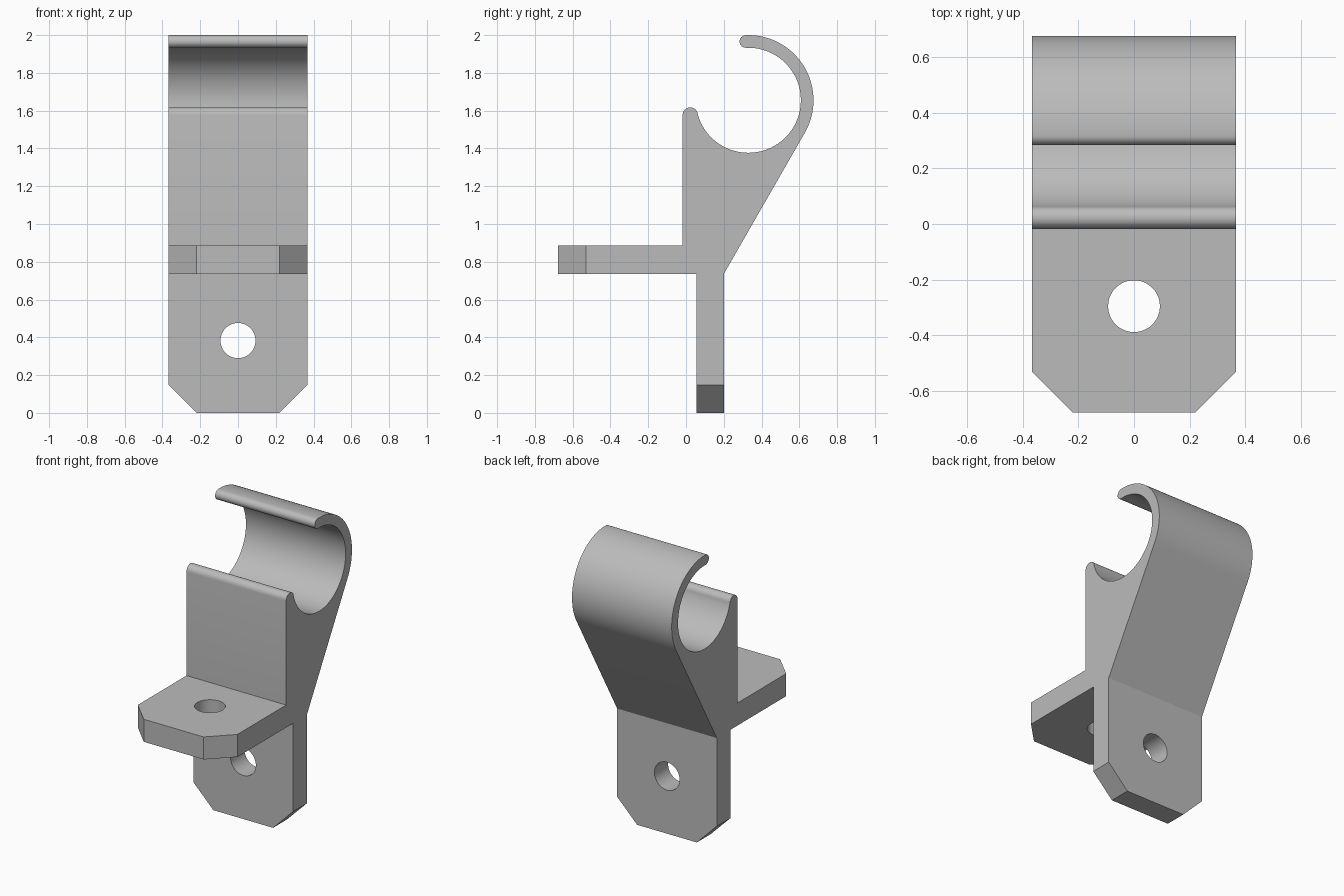
import bpy, bmesh
from math import sin, cos, pi, radians

cube = bpy.data.objects.get("Cube")
if cube:
    bpy.data.objects.remove(cube, do_unlink=True)

HALF_WIDTH = 0.367
CHAMFER = 0.147
HOLE_RADIUS = 0.093
RING_Y, RING_Z, INNER, OUTER = 0.33, 1.655, 0.278, 0.345

grey = bpy.data.materials.new("plain grey")
grey.use_nodes = True
grey.diffuse_color = (0.5, 0.5, 0.5, 1)
grey.node_tree.nodes["Principled BSDF"].inputs["Base Color"].default_value = (0.5, 0.5, 0.5, 1)


def arc(cy, cz, r, start, end, steps):
    """Points on an arc in the side plane, angles in degrees."""
    angles = [radians(start + (end - start) * i / steps) for i in range(steps + 1)]
    return [(cy + r * cos(a), cz + r * sin(a)) for a in angles]


def new_object(name, bm):
    mesh = bpy.data.meshes.new(name)
    bm.to_mesh(mesh)
    bm.free()
    obj = bpy.data.objects.new(name, mesh)
    bpy.context.collection.objects.link(obj)
    return obj


# Side profile: leg, sloped back, open clip ring, upright front, shelf
tip = radians(92.4)
mid = (INNER + OUTER) / 2
profile = [(0.055, 0), (0.2, 0), (0.2, 0.735)]
profile += arc(RING_Y, RING_Z, OUTER, -30, 92.4, 40)
profile += arc(RING_Y + mid * cos(tip), RING_Z + mid * sin(tip),
               (OUTER - INNER) / 2, 92.4, 272.4, 12)[1:-1]
profile += arc(RING_Y, RING_Z, INNER, 92.4, -164, 80)
profile += arc(0.0225, 1.577, 0.0405, 0, 180, 12)[1:]
profile += [(-0.018, 0.885), (-0.677, 0.885), (-0.677, 0.735), (0.055, 0.735)]

# Extrude the profile across the width
bm = bmesh.new()
face = bm.faces.new([bm.verts.new((-HALF_WIDTH, y, z)) for y, z in profile])
new = bmesh.ops.extrude_face_region(bm, geom=[face])["geom"]
bmesh.ops.translate(bm, vec=(2 * HALF_WIDTH, 0, 0),
                    verts=[v for v in new if isinstance(v, bmesh.types.BMVert)])
bmesh.ops.recalc_face_normals(bm, faces=bm.faces)

# Chamfer the corners of the shelf and the leg
corners = [e for e in bm.edges
           if abs(e.verts[0].co.x - e.verts[1].co.x) < 0.001
           and (all(v.co.y < -0.6 for v in e.verts) or all(v.co.z < 0.01 for v in e.verts))]
bmesh.ops.bevel(bm, geom=corners, offset=CHAMFER, segments=1, affect='EDGES')
bracket = new_object("clip_bracket", bm)
bracket.data.materials.append(grey)


# Bolt holes through the shelf and the leg
def drill(name, location, tilt):
    bm = bmesh.new()
    bmesh.ops.create_cone(bm, cap_ends=True, segments=48, radius1=HOLE_RADIUS,
                          radius2=HOLE_RADIUS, depth=0.4)
    cutter = new_object(name, bm)
    cutter.location = location
    cutter.rotation_euler.x = tilt
    cutter.data.materials.append(grey)
    cutter.hide_render = True
    mod = bracket.modifiers.new(name, 'BOOLEAN')
    mod.operation = 'DIFFERENCE'
    mod.solver = 'EXACT'
    mod.object = cutter
    return cutter


cutters = [drill("shelf_hole_cutter", (0, -0.295, 0.81), 0),
           drill("leg_hole_cutter", (0, 0.1275, 0.383), pi / 2)]

# Apply the holes and remove the cutters
bpy.context.view_layer.update()
bpy.ops.object.select_all(action='DESELECT')
bracket.select_set(True)
bpy.context.view_layer.objects.active = bracket
for mod in list(bracket.modifiers):
    bpy.ops.object.modifier_apply(modifier=mod.name)
for cutter in cutters:
    bpy.data.objects.remove(cutter, do_unlink=True)
bpy.ops.object.shade_smooth_by_angle(angle=radians(25))
